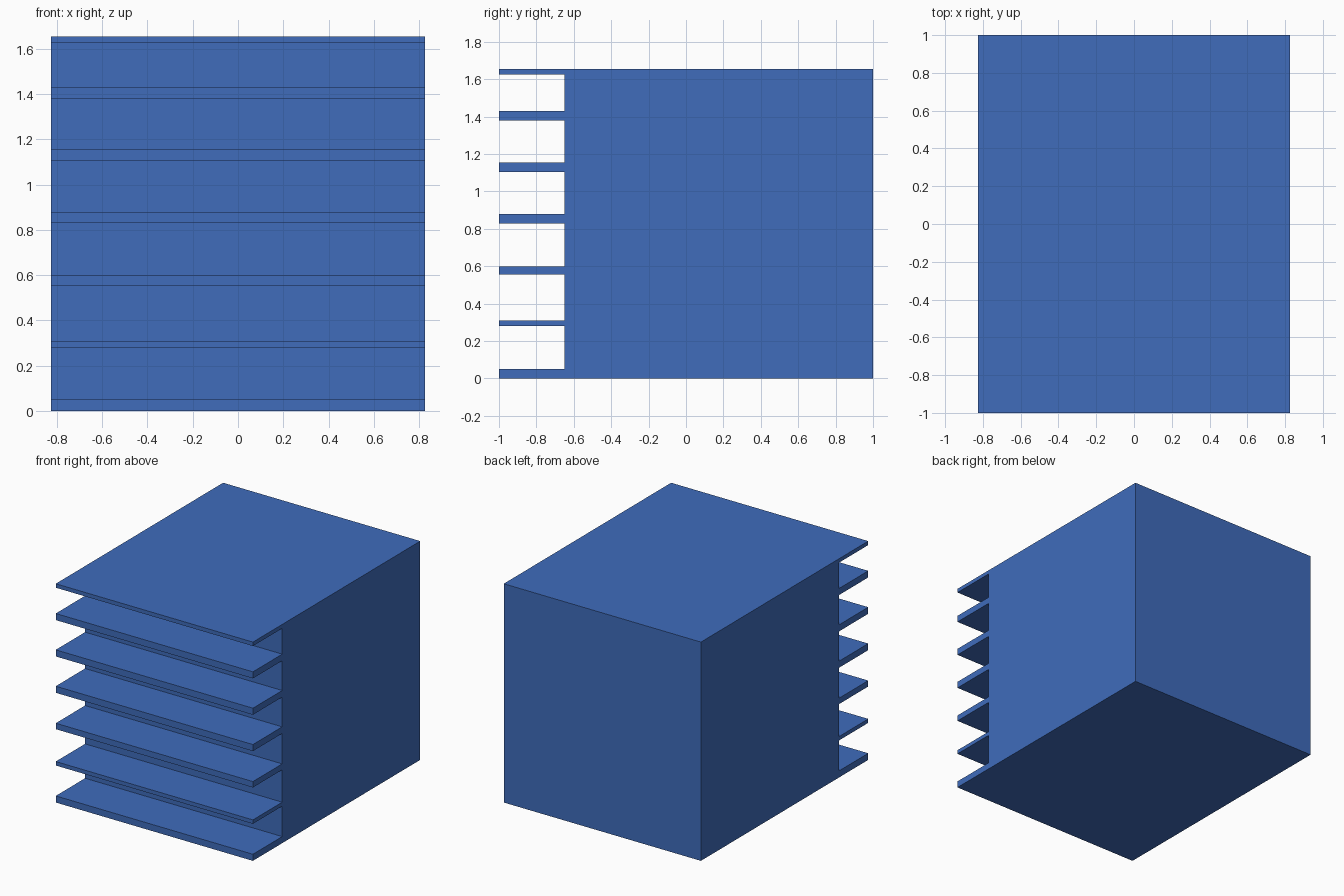
import bpy
import bmesh

if "Cube" in bpy.data.objects:
    bpy.data.objects.remove(bpy.data.objects["Cube"])

HALF_W = 0.825
FRONT, RECESS, BACK = -1.0, -0.65, 1.0
# bottom and top height of every projecting shelf
SHELVES = [(0.0, 0.05), (0.28, 0.31), (0.555, 0.60), (0.83, 0.88),
           (1.105, 1.155), (1.38, 1.43), (1.625, 1.655)]

# Comb-shaped side profile: back edge first, then down the front over each shelf
top = SHELVES[-1][1]
profile = [(BACK, 0.0), (BACK, top)]
for low, high in reversed(SHELVES):
    if high != top:
        profile.append((RECESS, high))
    profile += [(FRONT, high), (FRONT, low)]
    if low != 0.0:
        profile.append((RECESS, low))

# Extrude the profile across the full width
bm = bmesh.new()
face = bm.faces.new([bm.verts.new((-HALF_W, y, z)) for y, z in profile])
result = bmesh.ops.extrude_face_region(bm, geom=[face])
moved = [v for v in result["geom"] if isinstance(v, bmesh.types.BMVert)]
bmesh.ops.translate(bm, verts=moved, vec=(2 * HALF_W, 0, 0))
bmesh.ops.recalc_face_normals(bm, faces=bm.faces)

mesh = bpy.data.meshes.new("shelved_block")
bm.to_mesh(mesh)
bm.free()
block = bpy.data.objects.new("shelved_block", mesh)
bpy.context.collection.objects.link(block)

# Blue finish
blue = bpy.data.materials.new("blue")
blue.diffuse_color = (0.05, 0.15, 0.5, 1.0)
blue.use_nodes = True
blue.node_tree.nodes["Principled BSDF"].inputs["Base Color"].default_value = blue.diffuse_color
mesh.materials.append(blue)
